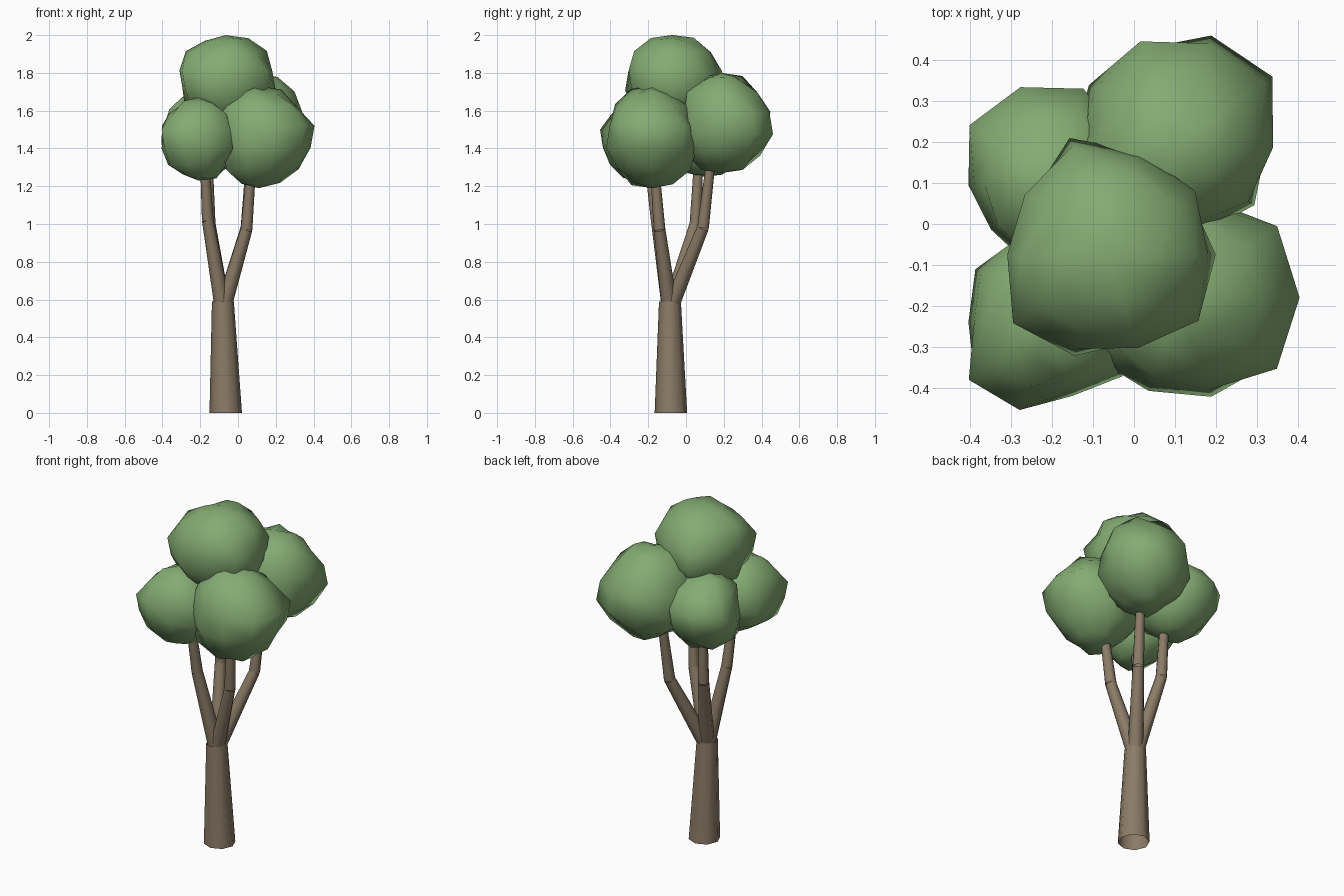
import bpy, bmesh, math, random
from mathutils import Vector, Matrix

if "Cube" in bpy.data.objects:
    bpy.data.objects.remove(bpy.data.objects["Cube"])

random.seed(11)


def material(name, color):
    m = bpy.data.materials.new(name)
    m.diffuse_color = color
    m.use_nodes = True
    m.node_tree.nodes["Principled BSDF"].inputs["Base Color"].default_value = m.diffuse_color
    return m


bark = material("bark", (0.26, 0.20, 0.135, 1))
leaf = material("leaf", (0.23, 0.41, 0.17, 1))


def finish(bm, name, mat):
    me = bpy.data.meshes.new(name)
    bm.to_mesh(me)
    bm.free()
    for p in me.polygons:
        p.use_smooth = True
    me.materials.append(mat)
    ob = bpy.data.objects.new(name, me)
    bpy.context.collection.objects.link(ob)
    return ob


def limb(bm, a, b, r1, r2, level=False, sides=8):
    """Open tapered tube from a to b; level keeps its ends horizontal."""
    a, b = Vector(a), Vector(b)
    axis = Vector((0, 0, 1)) if level else (b - a).normalized()
    turn = Vector((0, 0, 1)).rotation_difference(axis)
    lo, hi = [[bm.verts.new(c + turn @ Vector((r * math.cos(t), r * math.sin(t), 0)))
               for t in (2 * math.pi * i / sides for i in range(sides))]
              for c, r in ((a, r1), (b, r2))]
    for i in range(sides):
        j = (i + 1) % sides
        bm.faces.new((lo[i], lo[j], hi[j], hi[i]))


def leaf_clump(name, x, y, z_lo, z_hi, radii):
    """Lumpy low-poly ball; radii (in hundredths) go round its ten meridians."""
    bm = bmesh.new()
    bmesh.ops.create_uvsphere(bm, u_segments=10, v_segments=7, radius=1,
                              matrix=Matrix.Rotation(math.pi / 10, 4, 'Z'))
    mean = sum(radii) / 1000
    half, mid = (z_hi - z_lo) / 2, (z_hi + z_lo) / 2
    widest_up = [random.random() < 0.5 for _ in radii]
    for v in bm.verts:
        n = v.co.copy()
        i = round(math.atan2(n.y, n.x) / (math.pi / 5)) % 10
        if abs(n.z) < 0.5:      # the two widest rings follow the outline
            f = 1 if (n.z > 0) == widest_up[i] else 0.93
            r, h = radii[i] / 100 / 0.975 * f, half * f
        elif abs(n.z) > 0.99:   # poles
            r, h = 0, half
        else:
            f = random.uniform(0.93, 1.06)
            r, h = f * (0.7 * mean + 0.3 * radii[i] / 100), half * min(f, 1.05)
        v.co = (x + n.x * r, y + n.y * r, mid + n.z * h)
    finish(bm, name, leaf)


# Trunk, open below
bm = bmesh.new()
limb(bm, (-0.065, -0.08, 0), (-0.08, -0.085, 0.59), 0.086, 0.058, level=True)
finish(bm, "trunk", bark)

# Branches, each bent once
fork = (-0.08, -0.085, 0.55)
paths = {
    "back_right": ((0.045, 0.09, 0.98), (0.07, 0.14, 1.4)),
    "front_right": ((0.045, -0.14, 0.97), (0.075, -0.17, 1.35)),
    "front_left": ((-0.16, -0.155, 1.02), (-0.18, -0.205, 1.4)),
    "back_left": ((-0.15, 0.05, 1.0), (-0.16, 0.07, 1.4)),
}
for key, (mid, tip) in paths.items():
    bm = bmesh.new()
    limb(bm, fork, mid, 0.043, 0.031)
    limb(bm, mid, tip, 0.031, 0.023)
    finish(bm, key + "_branch", bark)

# Foliage
leaf_clump("back_right_foliage", 0.10, 0.187, 1.27, 1.80,
           (24, 29.5, 28.8, 27.3, 26, 25, 25, 25, 22, 24))
leaf_clump("front_right_foliage", 0.11, -0.18, 1.19, 1.73,
           (29.5, 29.7, 25, 25, 25, 21, 25.3, 24, 25.5, 29.6))
leaf_clump("front_left_foliage", -0.21, -0.24, 1.23, 1.67,
           (20, 21, 21, 22, 22, 19.5, 24, 22.6, 19, 22.5))
leaf_clump("back_left_foliage", -0.20, 0.095, 1.25, 1.69,
           (21, 22, 24.8, 25.2, 25, 20.5, 18.5, 20, 21, 21))
leaf_clump("top_foliage", -0.065, -0.075, 1.52, 2.0,
           (26.5, 26.5, 26.5, 30, 25, 24.5, 28.5, 26, 24, 27.5))
